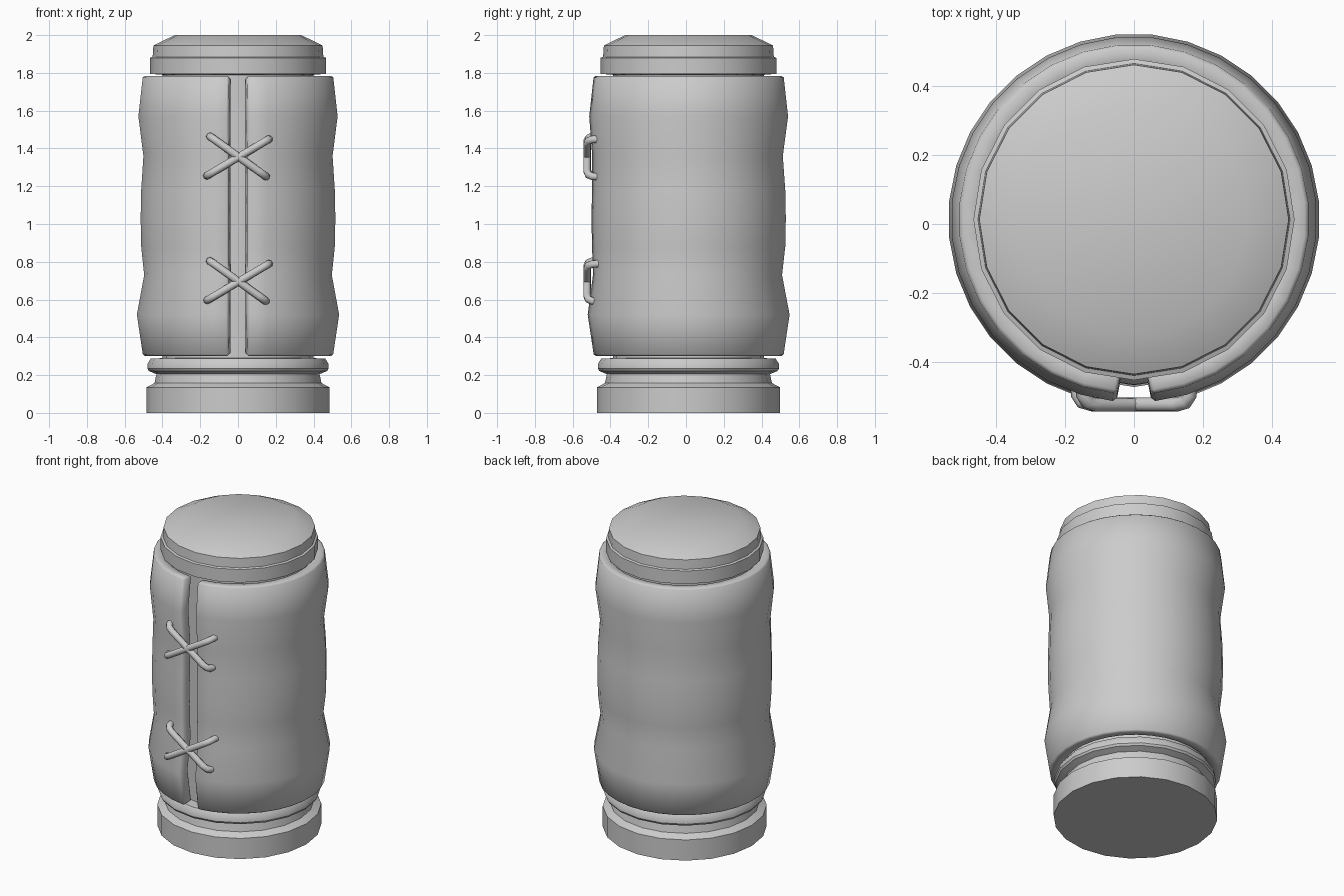
import bpy, bmesh, math

if "Cube" in bpy.data.objects:
    bpy.data.objects.remove(bpy.data.objects["Cube"])

CY = 0.013  # axis of the round body


def finish(obj, angle=30):
    bpy.ops.object.select_all(action='DESELECT')
    obj.select_set(True)
    bpy.context.view_layer.objects.active = obj
    bpy.ops.object.shade_smooth_by_angle(angle=math.radians(angle))


def lathe(name, profile, sides, start=0.0, open_front=False, shape=None):
    """Revolve (radius, z) points; start is measured from the -y direction."""
    bm = bmesh.new()
    rings = []
    for r, z in profile:
        ring = []
        for i in range(sides):
            a = start + 2 * math.pi * i / sides
            rr = r + (shape(a, z) if shape else 0)
            ring.append(bm.verts.new((rr * math.sin(a), CY - rr * math.cos(a), z)))
        rings.append(ring)
    for low, high in zip(rings, rings[1:]):
        for i in range(sides - 1 if open_front else sides):
            j = (i + 1) % sides
            bm.faces.new((low[i], low[j], high[j], high[i]))
    if not open_front:
        bm.faces.new(rings[0][::-1])
        bm.faces.new(rings[-1])
    me = bpy.data.meshes.new(name)
    bm.to_mesh(me)
    bm.free()
    obj = bpy.data.objects.new(name, me)
    bpy.context.collection.objects.link(obj)
    return obj


# Container: stepped foot, ring, hidden core and chamfered cap
container = lathe("container", [
    (0.485, 0), (0.485, 0.135), (0.442, 0.158), (0.432, 0.205),
    (0.472, 0.222), (0.48, 0.235), (0.478, 0.262), (0.462, 0.287),
    (0.40, 0.29), (0.40, 1.79),
    (0.465, 1.795), (0.465, 1.88), (0.452, 1.885), (0.448, 1.945), (0.335, 2.0),
], 20)
finish(container)


# Sleeve: wavy wrap with one segment missing at the front, creases softer there
def front_fill(a, z):
    return 0.012 * max(0, math.cos(a)) if z in (0.73, 1.36) else 0


sleeve = lathe("sleeve", [
    (0.505, 0.30), (0.538, 0.52), (0.498, 0.73), (0.515, 0.88), (0.518, 1.03),
    (0.515, 1.18), (0.502, 1.36), (0.53, 1.57), (0.506, 1.785),
], 32, math.pi / 32, True, front_fill)
solid = sleeve.modifiers.new("thickness", 'SOLIDIFY')
solid.thickness = 0.07
solid.offset = -1
bevel = sleeve.modifiers.new("soft_edges", 'BEVEL')
bevel.width = 0.01
bevel.segments = 1
bevel.limit_method = 'ANGLE'
bevel.angle_limit = math.radians(50)
finish(sleeve)


# Laces: crossed cords whose ends bend into the sleeve
def cord(name, x0, z0, x1, z1):
    cu = bpy.data.curves.new(name, 'CURVE')
    cu.dimensions = '3D'
    cu.bevel_depth = 0.021
    cu.bevel_resolution = 2
    cu.use_fill_caps = True
    sp = cu.splines.new('POLY')
    path = [(0, -0.455), (0.01, -0.495), (0.05, -0.516), (0.13, -0.523),
            (0.87, -0.523), (0.95, -0.516), (0.99, -0.495), (1, -0.455)]
    sp.points.add(len(path) - 1)
    for p, (t, y) in zip(sp.points, path):
        p.co = (x0 + (x1 - x0) * t, y, z0 + (z1 - z0) * t, 1)
    sp.use_smooth = True
    obj = bpy.data.objects.new(name, cu)
    bpy.context.collection.objects.link(obj)


for label, z in (("upper", 1.355), ("lower", 0.695)):
    cord(label + "_lace_a", -0.15, z + 0.11, 0.15, z - 0.105)
    cord(label + "_lace_b", -0.165, z - 0.1, 0.165, z + 0.095)
